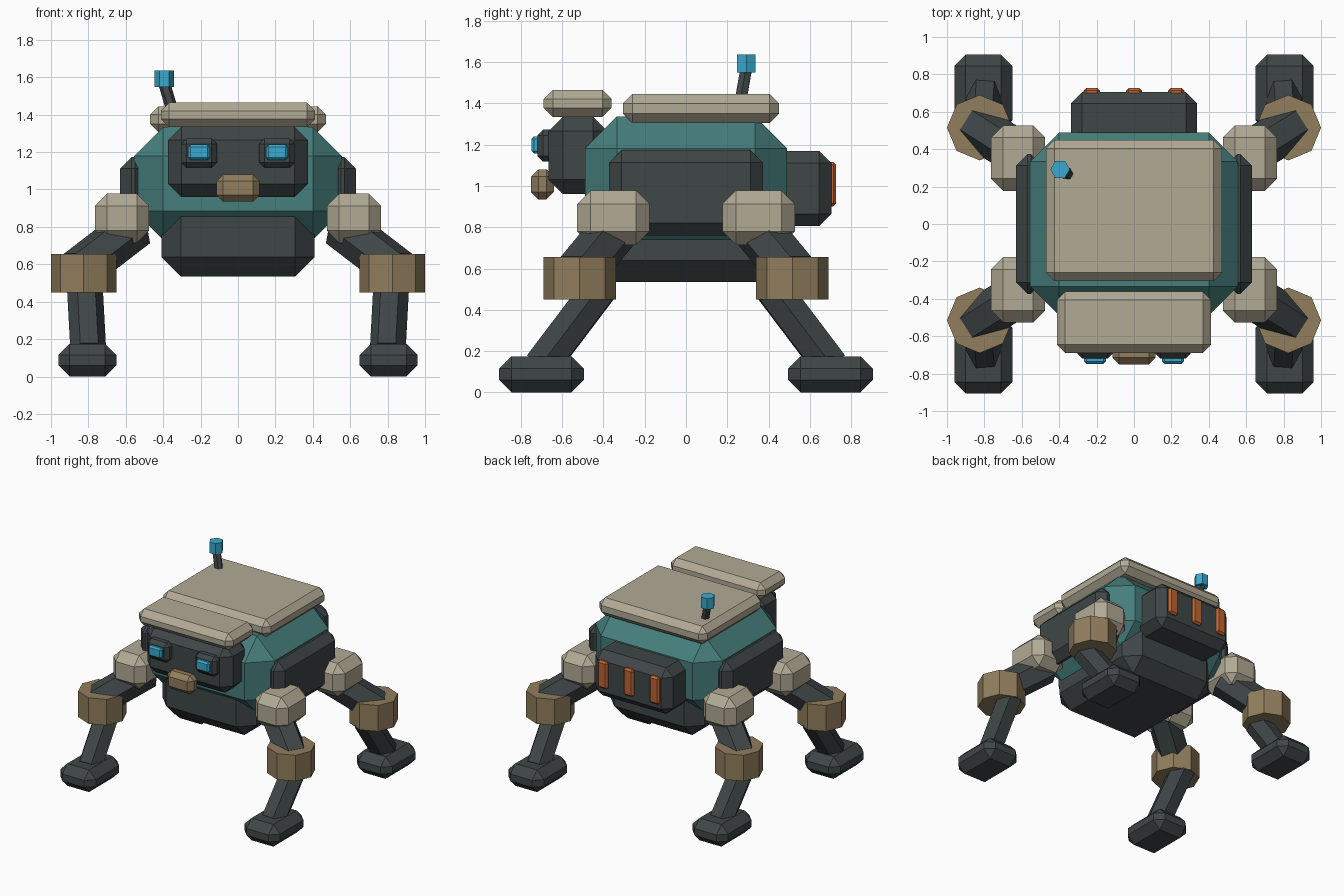
import bpy, bmesh, math
from mathutils import Vector, Matrix

cube = bpy.data.objects.get("Cube")
if cube:
    bpy.data.objects.remove(cube, do_unlink=True)


def material(name, rgb):
    m = bpy.data.materials.new(name)
    m.use_nodes = True
    m.diffuse_color = (*rgb, 1)
    m.node_tree.nodes["Principled BSDF"].inputs["Base Color"].default_value = (*rgb, 1)
    return m


TEAL = material("teal", (0.06, 0.21, 0.20))
DARK = material("charcoal", (0.05, 0.061, 0.063))
BEIGE = material("beige", (0.44, 0.40, 0.30))
TAN = material("tan", (0.28, 0.205, 0.11))
BLUE = material("light blue", (0.04, 0.40, 0.62))
ORANGE = material("orange", (0.50, 0.13, 0.035))


def finish(name, bm, mat):
    bmesh.ops.recalc_face_normals(bm, faces=bm.faces)
    mesh = bpy.data.meshes.new(name)
    bm.to_mesh(mesh)
    bm.free()
    mesh.materials.append(mat)
    ob = bpy.data.objects.new(name, mesh)
    bpy.context.collection.objects.link(ob)


def block(name, mat, xs, ys, zs, chamfer):
    """Chamfered box from its extents on each axis."""
    bm = bmesh.new()
    bmesh.ops.create_cube(bm, size=1)
    for v in bm.verts:
        v.co = Vector([(lo + hi) / 2 + c * (hi - lo)
                       for c, (lo, hi) in zip(v.co, (xs, ys, zs))])
    bmesh.ops.bevel(bm, geom=bm.edges[:], offset=chamfer, segments=1,
                    profile=0.5, affect='EDGES')
    finish(name, bm, mat)


def rod(name, mat, start, end, radius, sides=6):
    """Prism between two points, with a corner on the level sideways axis."""
    a, b = Vector(start), Vector(end)
    axis = (b - a).normalized()
    side = axis.cross(Vector((0, 0, 1)))
    side = side.normalized() if side.length > 1e-4 else Vector((1, 0, 0))
    rot = Matrix((side, axis.cross(side), axis)).transposed().to_4x4()
    bm = bmesh.new()
    bmesh.ops.create_cone(bm, cap_ends=True, segments=sides, radius1=radius,
                          radius2=radius, depth=(b - a).length)
    # put a corner exactly on the local x axis
    bm.verts.ensure_lookup_table()
    v = bm.verts[0].co
    turn = Matrix.Rotation(-math.atan2(v.y, v.x), 4, 'Z')
    bm.transform(Matrix.Translation((a + b) / 2) @ rot @ turn)
    finish(name, bm, mat)


def around(c, half):
    return (c - half, c + half)


# Torso
block("body", TEAL, around(0, 0.555), around(0, 0.49), (0.73, 1.335), 0.155)
block("belly", DARK, around(0, 0.41), around(0, 0.46), (0.535, 1.0), 0.105)
block("roof_plate", BEIGE, around(0, 0.47), (-0.305, 0.45), (1.305, 1.445), 0.045)
block("back_pack", DARK, around(0, 0.337), (0.38, 0.705), (0.805, 1.17), 0.06)
for i, x in enumerate((-0.226, 0, 0.226)):
    block(f"vent_{i + 1}", ORANGE, around(x, 0.043), (0.67, 0.727), (0.90, 1.115), 0.014)

# Head
block("head", DARK, around(0, 0.373), (-0.665, -0.38), (0.96, 1.335), 0.07)
block("brow_plate", BEIGE, around(0, 0.413), (-0.69, -0.36), (1.333, 1.465), 0.045)
block("snout", TAN, around(0, 0.115), (-0.75, -0.64), (0.935, 1.08), 0.035)

# Antenna
rod("antenna_stalk", DARK, (-0.342, 0.26, 1.39), (-0.395, 0.292, 1.57), 0.032)
rod("antenna_tip", BLUE, (-0.395, 0.292, 1.548), (-0.395, 0.292, 1.635), 0.052)

# Mirrored parts
for label, s in (("left", 1), ("right", -1)):
    block(f"{label}_side_panel", DARK, around(s * 0.56, 0.07), around(0, 0.373),
          (0.76, 1.173), 0.06)
    block(f"{label}_eye_frame", DARK, around(s * 0.208, 0.095), (-0.72, -0.63),
          (1.117, 1.272), 0.028)
    block(f"{label}_eye", BLUE, around(s * 0.208, 0.058), (-0.748, -0.69),
          (1.157, 1.24), 0.013)
    for end, t in (("front", -1), ("back", 1)):
        leg = f"{end}_{label}"
        block(f"{leg}_hip", BEIGE, around(s * 0.62, 0.145), around(t * 0.352, 0.175),
              (0.715, 0.978), 0.065)
        rod(f"{leg}_upper_leg", DARK, (s * 0.55, t * 0.335, 0.80),
            (s * 0.85, t * 0.525, 0.57), 0.12)
        rod(f"{leg}_knee", TAN, (s * 0.825, t * 0.515, 0.45),
            (s * 0.825, t * 0.515, 0.655), 0.175, 8)
        rod(f"{leg}_lower_leg", DARK, (s * 0.82, t * 0.42, 0.50),
            (s * 0.80, t * 0.70, 0.13), 0.096)
        block(f"{leg}_foot", DARK, around(s * 0.805, 0.155), around(t * 0.70, 0.205),
              (0, 0.175), 0.06)
